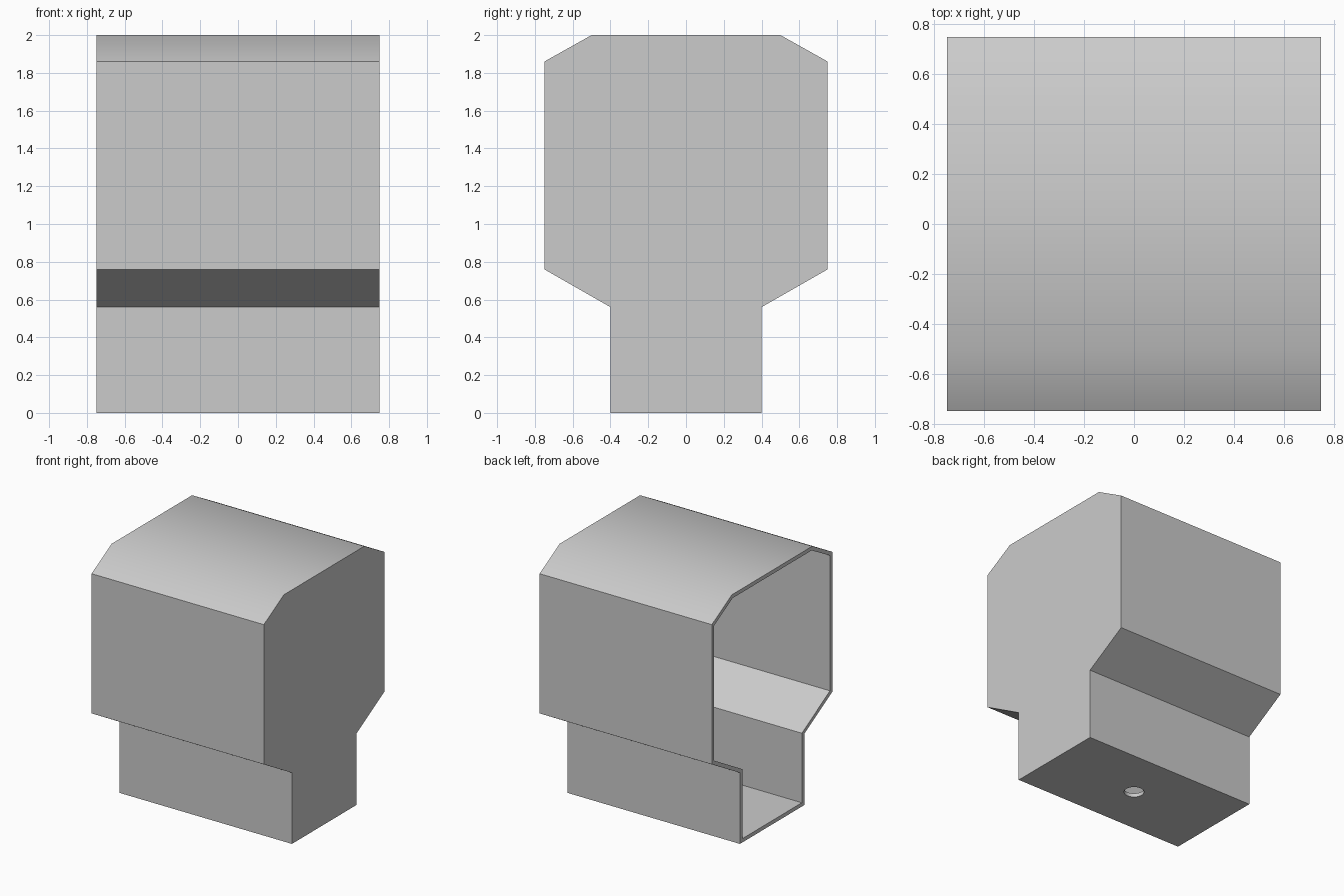
import bpy, bmesh, math
from mathutils import Vector

cube = bpy.data.objects.get("Cube")
if cube:
    bpy.data.objects.remove(cube, do_unlink=True)

WALL = 0.03
HALF = 0.75

grey = bpy.data.materials.new("light_grey")
grey.use_nodes = True
colour = (0.6, 0.6, 0.6, 1)
grey.diffuse_color = colour
grey.node_tree.nodes["Principled BSDF"].inputs["Base Color"].default_value = colour

# Right half of the section (y, z), mirrored into a closed counter-clockwise loop
half = [(0.4, 0), (0.4, 0.56), (0.75, 0.76), (0.75, 1.86), (0.5, 2)]
outline = [Vector(p) for p in half] + [Vector((-y, z)) for y, z in reversed(half)]


def inset(loop, distance):
    """Mitred inward offset of a counter-clockwise loop."""
    result = []
    for i, p in enumerate(loop):
        a = (p - loop[i - 1]).normalized()
        b = (loop[(i + 1) % len(loop)] - p).normalized()
        na, nb = Vector((-a.y, a.x)), Vector((-b.y, b.x))
        result.append(p + (na + nb) * distance / (1 + na.dot(nb)))
    return result


def make_object(name, bm):
    bmesh.ops.recalc_face_normals(bm, faces=bm.faces)
    mesh = bpy.data.meshes.new(name)
    bm.to_mesh(mesh)
    bm.free()
    mesh.materials.append(grey)
    obj = bpy.data.objects.new(name, mesh)
    bpy.context.collection.objects.link(obj)
    return obj


def prism(name, loop, x0, x1):
    bm = bmesh.new()
    face = bm.faces.new([bm.verts.new((x0, p.x, p.y)) for p in loop])
    new = bmesh.ops.extrude_face_region(bm, geom=[face])["geom"]
    verts = [v for v in new if isinstance(v, bmesh.types.BMVert)]
    bmesh.ops.translate(bm, verts=verts, vec=(x1 - x0, 0, 0))
    return make_object(name, bm)


# Housing shell, closed on its left end and open on its right end
housing = prism("housing", outline, -HALF, HALF)
cavity = prism("cavity_cutter", inset(outline, WALL), -HALF - 0.1, HALF - WALL)

# Round hole through the floor
bm = bmesh.new()
bmesh.ops.create_cone(bm, cap_ends=True, segments=32, radius1=0.072,
                      radius2=0.072, depth=0.2)
hole = make_object("hole_cutter", bm)

bpy.context.view_layer.objects.active = housing
for cutter in (cavity, hole):
    mod = housing.modifiers.new(cutter.name, "BOOLEAN")
    mod.operation = "DIFFERENCE"
    mod.solver = "EXACT"
    mod.object = cutter
    bpy.ops.object.modifier_apply(modifier=mod.name)
    bpy.data.objects.remove(cutter, do_unlink=True)

# Soft shading over the shallow roof bends, crisp edges elsewhere
bpy.ops.object.select_all(action="DESELECT")
housing.select_set(True)
bpy.ops.object.shade_smooth_by_angle(angle=math.radians(35))
